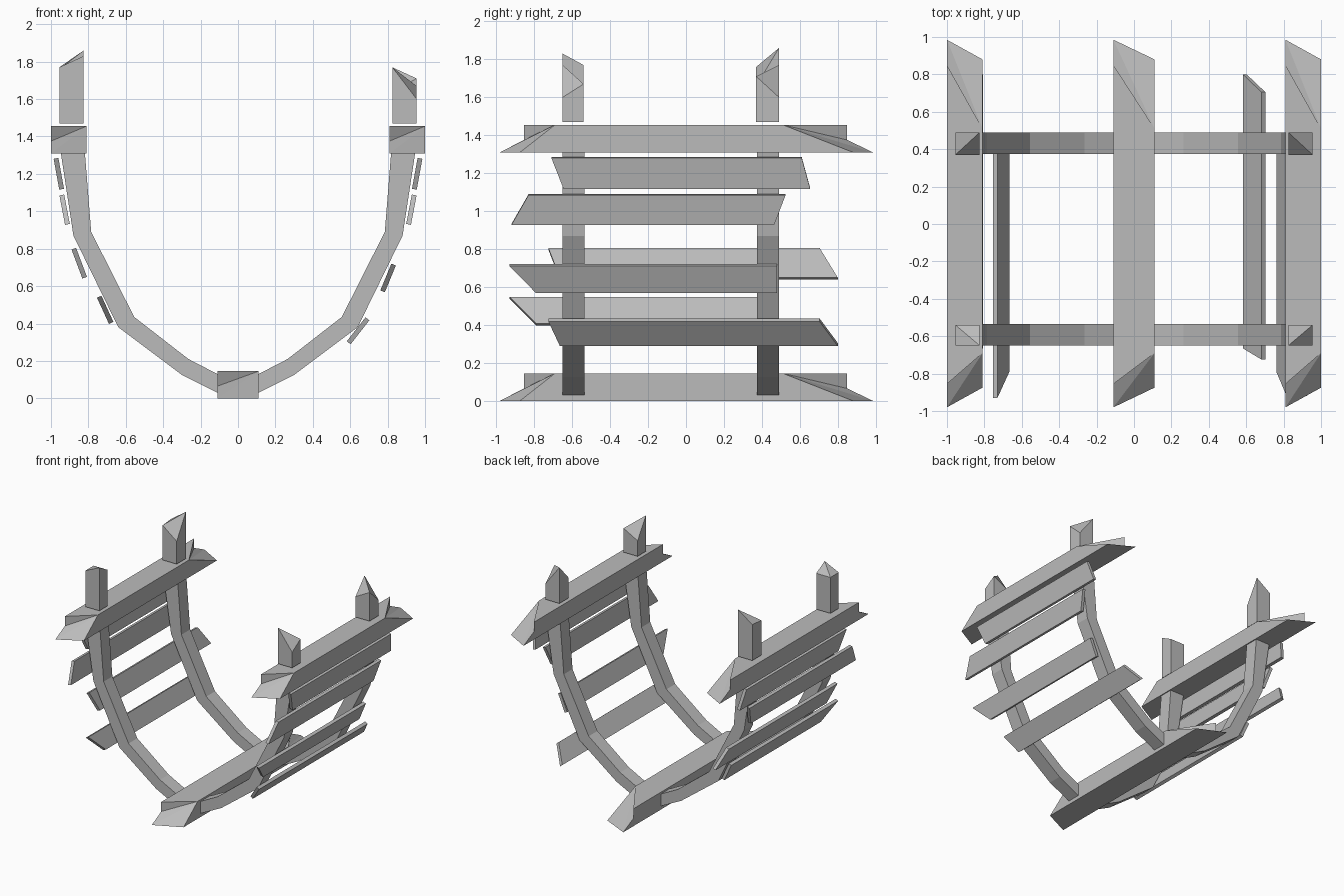
import bpy
import bmesh

if "Cube" in bpy.data.objects:
    bpy.data.objects.remove(bpy.data.objects["Cube"])

wood = bpy.data.materials.new("grey weathered wood")
wood.diffuse_color = (0.5, 0.5, 0.5, 1)
wood.use_nodes = True
wood.node_tree.nodes["Principled BSDF"].inputs["Base Color"].default_value = wood.diffuse_color


def make(name, verts, faces):
    mesh = bpy.data.meshes.new(name)
    mesh.from_pydata(verts, [], faces)
    bm = bmesh.new()
    bm.from_mesh(mesh)
    bmesh.ops.recalc_face_normals(bm, faces=bm.faces)
    bm.to_mesh(mesh)
    bm.free()
    mesh.materials.append(wood)
    obj = bpy.data.objects.new(name, mesh)
    bpy.context.collection.objects.link(obj)
    return obj


# Long beams with splintered, notched ends
def beam(name, x0, x1, z):
    ends = [(-0.98, -0.875, -0.69, -0.855), (0.985, 0.88, 0.51, 0.85)]
    verts = []
    for a, b, c, d in ends:
        verts += [(x0, a, z), (x1, b, z), (x1, c, z + 0.145),
                  (x0, d, z + 0.145), (x0, d, z + 0.065)]
    faces = [(0, 1, 6, 5), (1, 2, 7, 6), (2, 3, 8, 7), (3, 4, 0, 5, 9, 8)]
    for o in (0, 5):
        faces += [(o, o + 1, o + 2), (o, o + 2, o + 4), (o + 2, o + 3, o + 4)]
    make(name, verts, faces)


beam("keel", -0.11, 0.11, 0.0)
beam("left_rail", -1.0, -0.81, 1.31)
beam("right_rail", 0.81, 1.0, 1.31)

# Curved ribs: outer and inner profile swept to a square section
outer = [(0.95, 1.33), (0.88, 0.87), (0.64, 0.38), (0.30, 0.125), (0.11, 0.03)]
inner = [(0.82, 1.33), (0.785, 0.89), (0.555, 0.435), (0.265, 0.21), (0.11, 0.13)]


def full(half):
    return half + [(-x, z) for x, z in reversed(half)]


for name, y0, y1 in (("front_rib", -0.65, -0.535), ("back_rib", 0.375, 0.49)):
    verts = []
    for (xo, zo), (xi, zi) in zip(full(outer), full(inner)):
        verts += [(xo, y0, zo), (xo, y1, zo), (xi, y1, zi), (xi, y0, zi)]
    n = len(verts) // 4
    faces = [(0, 1, 2, 3), tuple(range(4 * n - 4, 4 * n))]
    for i in range(n - 1):
        for k in range(4):
            m = (k + 1) % 4
            faces.append((4 * i + k, 4 * i + m, 4 * i + 4 + m, 4 * i + 4 + k))
    make(name, verts, faces)


# Broken posts above the rails; top heights run inner-end, outer-end,
# outer-middle, inner-middle, folded along the end-to-middle diagonal
def post(name, sx, y_end, y_mid, tops):
    corners = [(0.825, y_end), (0.955, y_end), (0.955, y_mid), (0.825, y_mid)]
    verts = [(sx * x, y, 1.47) for x, y in corners]
    verts += [(sx * x, y, z) for (x, y), z in zip(corners, tops)]
    faces = [(0, 1, 2, 3), (4, 5, 6), (4, 6, 7)]
    faces += [(k, (k + 1) % 4, (k + 1) % 4 + 4, k + 4) for k in range(4)]
    make(name, verts, faces)


post("left_front_post", -1, -0.65, -0.54, (1.83, 1.77, 1.77, 1.77))
post("left_back_post", -1, 0.49, 0.37, (1.86, 1.77, 1.76, 1.66))
post("right_front_post", 1, -0.65, -0.54, (1.77, 1.60, 1.67, 1.60))
post("right_back_post", 1, 0.49, 0.37, (1.77, 1.60, 1.71, 1.64))


# Hull planks: thin boards with slanted ends
def plank(name, sx, top, bottom, y_top, y_bottom):
    dx, dz = top[0] - bottom[0], top[1] - bottom[1]
    length = (dx * dx + dz * dz) ** 0.5
    nx, nz = dz / length * 0.013, -dx / length * 0.013
    verts = []
    for s in (-1, 1):
        for (x, z), y in ((bottom, y_bottom[0]), (bottom, y_bottom[1]),
                          (top, y_top[1]), (top, y_top[0])):
            verts.append((sx * (x + s * nx), y, z + s * nz))
    faces = [(0, 1, 2, 3), (4, 5, 6, 7)]
    faces += [(k, (k + 1) % 4, (k + 1) % 4 + 4, k + 4) for k in range(4)]
    make(name, verts, faces)


shape_a = ((-0.71, 0.61), (-0.645, 0.655))
shape_b = ((-0.83, 0.525), (-0.92, 0.465))
shape_c = ((-0.93, 0.48), (-0.79, 0.48))
shape_d = ((-0.725, 0.705), (-0.665, 0.80))

for side, sx in (("left", -1), ("right", 1)):
    plank(side + "_plank_1", sx, (0.973, 1.283), (0.943, 1.118), *shape_a)
    plank(side + "_plank_2", sx, (0.942, 1.087), (0.912, 0.93), *shape_b)
plank("left_plank_3", -1, (0.878, 0.80), (0.82, 0.645), *shape_d)
plank("left_plank_4", -1, (0.742, 0.543), (0.678, 0.403), *shape_c)
plank("right_plank_3", 1, (0.832, 0.715), (0.773, 0.572), *shape_c)
plank("right_plank_4", 1, (0.692, 0.425), (0.592, 0.297), *shape_d)
